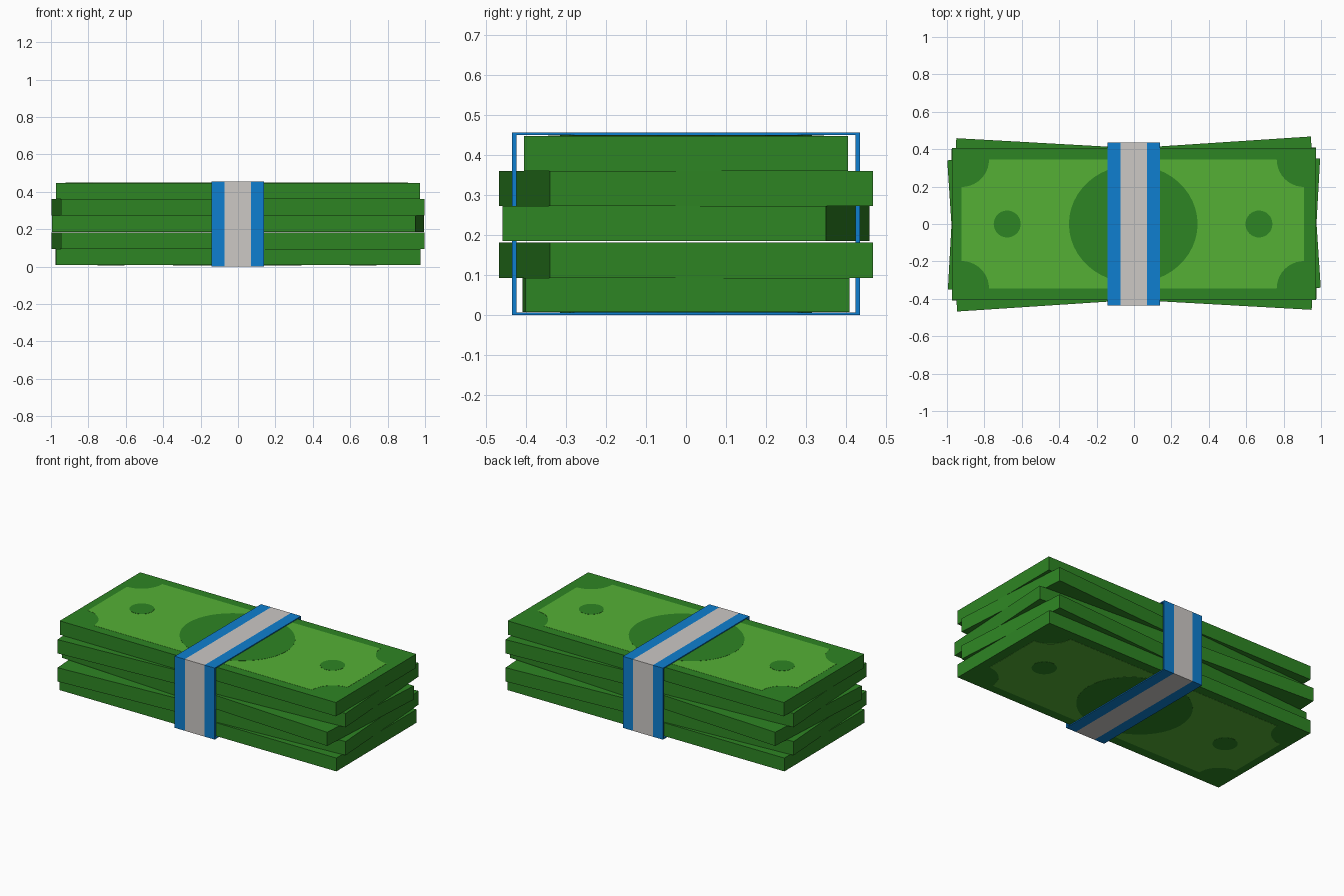
import bpy, bmesh, math

if "Cube" in bpy.data.objects:
    bpy.data.objects.remove(bpy.data.objects["Cube"])


def material(name, rgb):
    m = bpy.data.materials.new(name)
    m.diffuse_color = (*rgb, 1)
    m.use_nodes = True
    m.node_tree.nodes["Principled BSDF"].inputs["Base Color"].default_value = m.diffuse_color
    return m


DARK = material("dark green", (0.027, 0.235, 0.017))
LIGHT = material("light green", (0.089, 0.434, 0.036))
BLUE = material("band blue", (0.0045, 0.212, 0.63))
GREY = material("band grey", (0.604, 0.578, 0.558))


def finish(name, bm, mats):
    bmesh.ops.recalc_face_normals(bm, faces=bm.faces)
    me = bpy.data.meshes.new(name)
    bm.to_mesh(me)
    bm.free()
    for m in mats:
        me.materials.append(m)
    ob = bpy.data.objects.new(name, me)
    bpy.context.collection.objects.link(ob)
    return ob


def plate(name, pts, z0, z1, mat):
    """Extrude a flat outline from z0 to z1."""
    bm = bmesh.new()
    face = bm.faces.new([bm.verts.new((x, y, z0)) for x, y in pts])
    ext = bmesh.ops.extrude_face_region(bm, geom=[face])
    for v in ext["geom"]:
        if isinstance(v, bmesh.types.BMVert):
            v.co.z = z1
    return finish(name, bm, [mat])


def ellipse(cx, rx, ry, n=48):
    return [(cx + rx * math.cos(2 * math.pi * i / n),
             ry * math.sin(2 * math.pi * i / n)) for i in range(n)]


def notched_rect(cx, hx, hy, r, n=10):
    """Rectangle whose corners are scooped out by quarter circles."""
    pts = []
    for k, (sx, sy) in enumerate([(1, 1), (-1, 1), (-1, -1), (1, -1)]):
        start = 1.5 * math.pi + k * math.pi / 2
        for i in range(n + 1):
            a = start - i / n * math.pi / 2
            pts.append((cx + sx * hx + r * math.cos(a), sy * hy + r * math.sin(a)))
    return pts


# Stacked bundles, each (bottom, top, turn in degrees)
HX, HY = 0.974, 0.405
RECT = [(-HX, -HY), (HX, -HY), (HX, HY), (-HX, HY)]
bundles = [(0.008, 0.093, 0.2), (0.093, 0.181, 3.75), (0.185, 0.272, -3.2),
           (0.272, 0.360, 3.75), (0.360, 0.448, 0)]
for i, (z0, z1, turn) in enumerate(bundles):
    ob = plate(f"note_bundle_{i + 1}", RECT, z0, z1, DARK)
    ob.rotation_euler.z = math.radians(turn)

# Printed pattern on the top and bottom notes
for side, z, d in (("top", 0.448, 1), ("bottom", 0.008, -1)):
    plate(f"print_field_{side}", notched_rect(-0.006, 0.916, 0.345, 0.147),
          z, z + d * 0.001, LIGHT)
    plate(f"print_oval_{side}", ellipse(-0.004, 0.344, 0.315),
          z + d * 0.0005, z + d * 0.002, DARK)
    for tag, cx in (("left", -0.678), ("right", 0.668)):
        plate(f"print_dot_{tag}_{side}", ellipse(cx, 0.072, 0.072, 32),
              z + d * 0.0005, z + d * 0.002, DARK)

# Paper band: hollow rectangular loop in three stripes
Y, ZT, TY, TZ = 0.435, 0.456, 0.011, 0.006
outer = [(-Y, 0), (Y, 0), (Y, ZT), (-Y, ZT)]
inner = [(-Y + TY, TZ), (Y - TY, TZ), (Y - TY, ZT - TZ), (-Y + TY, ZT - TZ)]
xs = [-0.142, -0.071, 0.069, 0.140]
bm = bmesh.new()
O = [[bm.verts.new((x, y, z)) for y, z in outer] for x in xs]
I = [[bm.verts.new((x, y, z)) for y, z in inner] for x in xs]
for k in range(4):
    n = (k + 1) % 4
    for s in range(3):
        for L in (O, I):
            f = bm.faces.new((L[s][k], L[s][n], L[s + 1][n], L[s + 1][k]))
            f.material_index = 1 if s == 1 else 0
    for e in (0, 3):
        bm.faces.new((O[e][k], O[e][n], I[e][n], I[e][k]))
finish("paper_band", bm, [BLUE, GREY])
